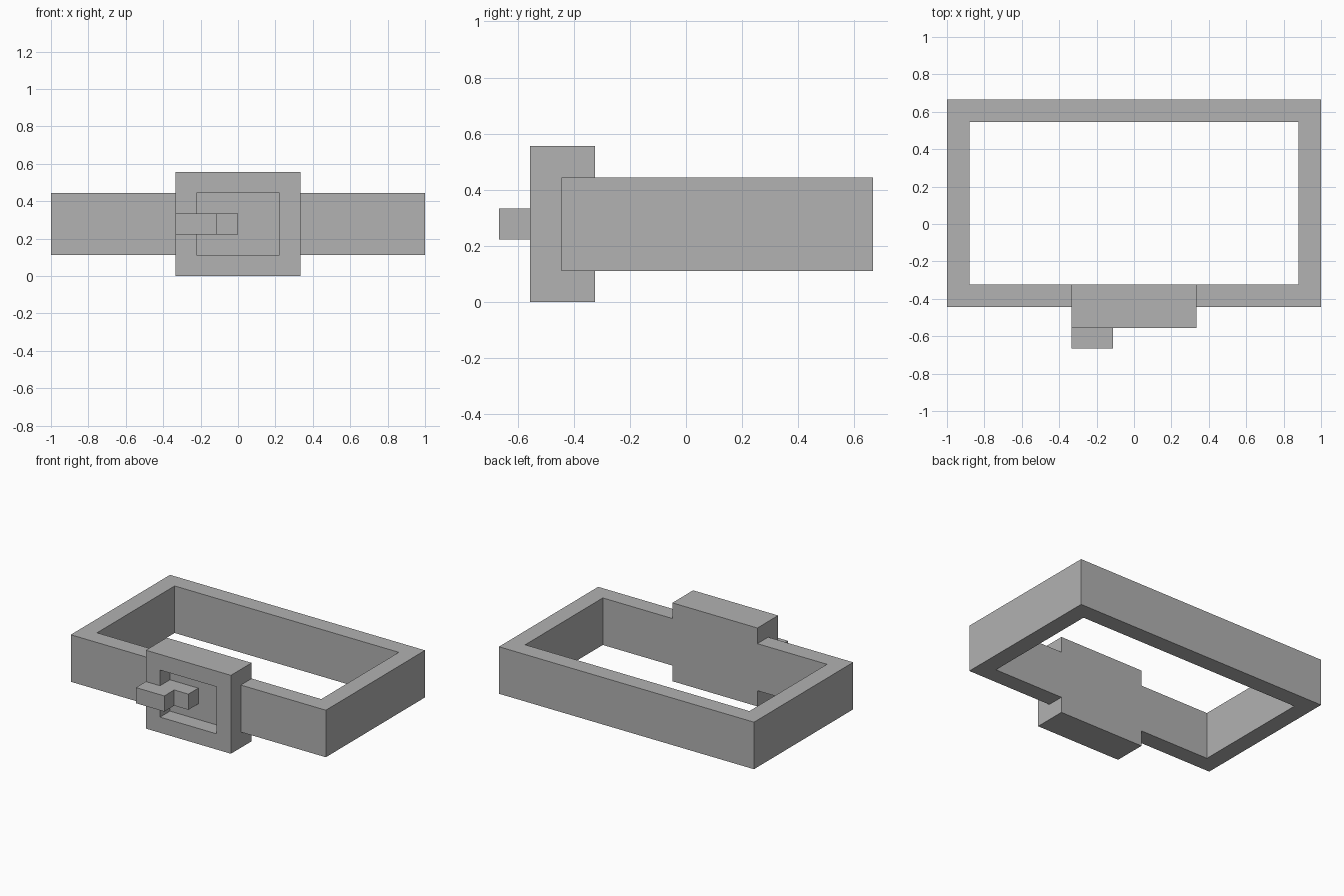
import bpy
import bmesh

default = bpy.data.objects.get("Cube")
if default:
    bpy.data.objects.remove(default, do_unlink=True)

U = 1 / 9  # base module of the design

grey = bpy.data.materials.new("plain_grey")
grey.use_nodes = True
colour = (0.445, 0.445, 0.445, 1)
grey.diffuse_color = colour
grey.node_tree.nodes["Principled BSDF"].inputs["Base Color"].default_value = colour


def extrude_outline(name, outline, z_low, z_high, finish=None):
    """Extrude a plan outline upwards into a flat-shaded solid."""
    bm = bmesh.new()
    base = bm.faces.new([bm.verts.new((x, y, z_low)) for x, y in outline])
    top = bmesh.ops.extrude_face_region(bm, geom=[base])["geom"]
    verts = [v for v in top if isinstance(v, bmesh.types.BMVert)]
    bmesh.ops.translate(bm, verts=verts, vec=(0, 0, z_high - z_low))
    bmesh.ops.recalc_face_normals(bm, faces=bm.faces)
    if finish:
        finish(bm)
    mesh = bpy.data.meshes.new(name)
    bm.to_mesh(mesh)
    bm.free()
    mesh.materials.append(grey)
    obj = bpy.data.objects.new(name, mesh)
    bpy.context.collection.objects.link(obj)
    return obj


def sink_front(bm):
    """Recess the front face, leaving a border one module wide."""
    bm.normal_update()
    front = min(bm.faces, key=lambda f: f.normal.y)
    bmesh.ops.inset_region(bm, faces=[front], thickness=U, use_even_offset=True)
    inner = bmesh.ops.extrude_discrete_faces(bm, faces=[front])["faces"][0]
    bmesh.ops.translate(bm, verts=inner.verts, vec=(0, U, 0))


# Belt: rectangular strap whose two front ends meet the buckle sides
front, back, thick = -4 * U, 6 * U, 0.121
inside, gap = 1 - thick, 3 * U
right_half = [(gap, front), (1, front), (1, back)]
inner_half = [(inside, back - thick), (inside, front + thick), (gap, front + thick)]
mirror = lambda pts: [(-x, y) for x, y in reversed(pts)]
extrude_outline("belt_strap",
                right_half + mirror(right_half) + mirror(inner_half) + inner_half,
                U, 4 * U)

# Buckle: thick plate with a square recess in front
extrude_outline("buckle",
                [(-gap, -5 * U), (gap, -5 * U), (gap, front + thick), (-gap, front + thick)],
                0, 5 * U, sink_front)

# Prong: stepped bar that lies over the frame and drops into the recess
steps = [(-3, -6), (-1, -6), (-1, -5), (0, -5), (0, -4), (-2, -4), (-2, -5), (-3, -5)]
extrude_outline("buckle_prong", [(x * U, y * U) for x, y in steps], 2 * U, 3 * U)
